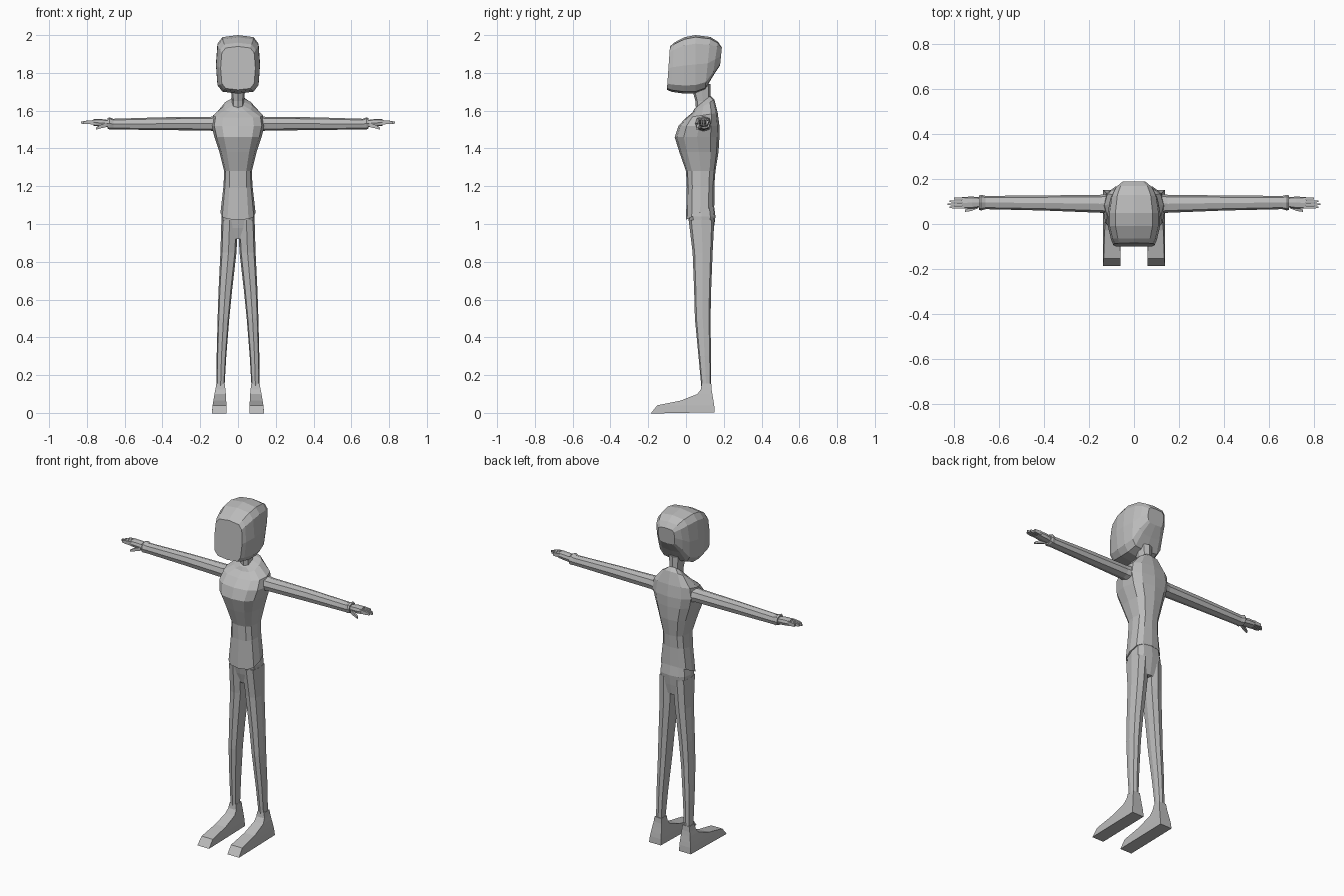
import bpy, bmesh, math

cube = bpy.data.objects.get("Cube")
if cube:
    bpy.data.objects.remove(cube, do_unlink=True)

grey = bpy.data.materials.new("plain grey")
grey.use_nodes = True
shade = (.5, .5, .5, 1)
grey.diffuse_color = shade
grey.node_tree.nodes["Principled BSDF"].inputs["Base Color"].default_value = shade


def ring_points(axis, along, u0, u1, v0, v1, tilt, sides, square, phase):
    """Rounded-square section; tilt slides points along the axis with v."""
    points = []
    for i in range(sides):
        angle = math.tau * (i + phase) / sides
        c, s = math.cos(angle), math.sin(angle)
        c = math.copysign(abs(c) ** (2 / square), c) if abs(c) > 1e-6 else 0
        s = math.copysign(abs(s) ** (2 / square), s) if abs(s) > 1e-6 else 0
        u = (u0 + u1) / 2 + c * (u1 - u0) / 2
        v = (v0 + v1) / 2 + s * (v1 - v0) / 2
        w = along + tilt * (v - (v0 + v1) / 2)
        points.append({"x": (w, u, v), "y": (u, w, v), "z": (u, v, w)}[axis])
    return points


def loft(name, axis, rings, sides=8, square=2.5, phase=0, mirror=False):
    """Skin a closed body over rings of (along, u0, u1, v0, v1, tilt)."""
    for side, sign in (("left_", 1), ("right_", -1)) if mirror else (("", 1),):
        bm = bmesh.new()
        loops = []
        for ring in rings:
            pts = ring_points(axis, *ring, sides, square, phase)
            loops.append([bm.verts.new((x * sign, y, z)) for x, y, z in pts])
        for low, high in zip(loops, loops[1:]):
            for i in range(sides):
                j = (i + 1) % sides
                bm.faces.new((low[i], low[j], high[j], high[i]))
        bm.faces.new(loops[0])
        bm.faces.new(loops[-1])
        bmesh.ops.recalc_face_normals(bm, faces=bm.faces)
        mesh = bpy.data.meshes.new(side + name)
        bm.to_mesh(mesh)
        bm.free()
        mesh.materials.append(grey)
        bpy.context.collection.objects.link(bpy.data.objects.new(side + name, mesh))


def even(along, half, v0, v1, tilt=0):
    """Ring symmetric about the middle of the body."""
    return (along, -half, half, v0, v1, tilt)


# Head: flat face plate, wide middle, tapering skull
loft("head", "y", [
    even(-.093, .092, 1.71, 1.94, .07),
    even(-.07, .102, 1.7, 1.96, .05),
    even(-.01, .116, 1.69, 1.988),
    even(.05, .117, 1.69, 2),
    even(.115, .105, 1.71, 1.99, .1),
    even(.155, .085, 1.78, 1.965, .15),
    even(.185, .055, 1.84, 1.935, .1)], sides=12, square=4)

# Neck
loft("neck", "z", [
    even(1.56, .035, .055, .14),
    even(1.65, .032, .05, .13),
    even(1.74, .04, .025, .13)])

# Shirt body with the hem lower at the front and a raised back collar
loft("shirt", "z", [
    even(1.06, .093, 0, .15, .5),
    even(1.2, .077, .004, .15, .1),
    even(1.28, .073, 0, .156),
    even(1.38, .098, -.035, .172),
    even(1.46, .125, -.06, .177),
    even(1.52, .14, -.04, .177),
    even(1.575, .132, .0, .168, .15),
    even(1.625, .075, .035, .15, .6),
    even(1.645, .035, .045, .13, .8)], sides=12, square=2.7)

# Hips
loft("hips", "z", [
    even(.92, .07, .04, .138),
    even(.98, .086, .022, .148),
    even(1.04, .088, .01, .156),
    even(1.1, .08, .01, .148)], sides=12, square=3)

# Legs
loft("leg", "z", [
    (.13, .072, .113, .082, .133, 0),
    (.3, .062, .113, .066, .132, 0),
    (.5, .046, .108, .047, .13, 0),
    (.65, .031, .103, .043, .133, 0),
    (.85, .008, .093, .035, .141, 0),
    (1.02, .0, .088, .014, .15, 0)], square=3, mirror=True)

# Feet: wedges with long toes
loft("foot", "z", [
    (0, .06, .139, -.19, .155, .02),
    (.04, .06, .135, -.155, .152, 0),
    (.065, .062, .131, -.03, .147, 0),
    (.1, .064, .125, .06, .14, 0),
    (.125, .066, .12, .078, .136, 0),
    (.155, .07, .115, .083, .134, 0)],
    sides=4, square=40, phase=.5, mirror=True)

# Arms with slightly flared cuffs
loft("arm", "x", [
    (.09, .045, .14, 1.485, 1.575, 0),
    (.15, .05, .13, 1.495, 1.567, 0),
    (.4, .06, .127, 1.497, 1.565, 0),
    (.66, .066, .125, 1.501, 1.557, 0),
    (.68, .06, .13, 1.5, 1.565, 0),
    (.69, .064, .127, 1.505, 1.56, 0)], square=2.5, mirror=True)

# Palms
loft("palm", "x", [
    (.68, .075, .118, 1.512, 1.55, 0),
    (.72, .068, .122, 1.515, 1.555, 0),
    (.765, .068, .12, 1.52, 1.555, 0)], square=3, mirror=True)

# Fingers, shorter toward the little finger
for i, label in enumerate(("index", "middle", "ring", "little")):
    y = .068 + i * .013
    tip = (.82, .83, .82, .8)[i]
    loft(label + "_finger", "x", [
        (.755, y, y + .013, 1.525, 1.553, 0),
        (.8, y, y + .012, 1.527, 1.549, 0),
        (tip, y + .003, y + .01, 1.53, 1.543, 0)],
        sides=4, square=4, phase=.5, mirror=True)

# Thumbs, angled forward and down
loft("thumb", "x", [
    (.695, .068, .088, 1.512, 1.535, 0),
    (.725, .056, .075, 1.505, 1.527, 0),
    (.752, .053, .064, 1.498, 1.512, 0)],
    sides=4, square=4, phase=.5, mirror=True)
